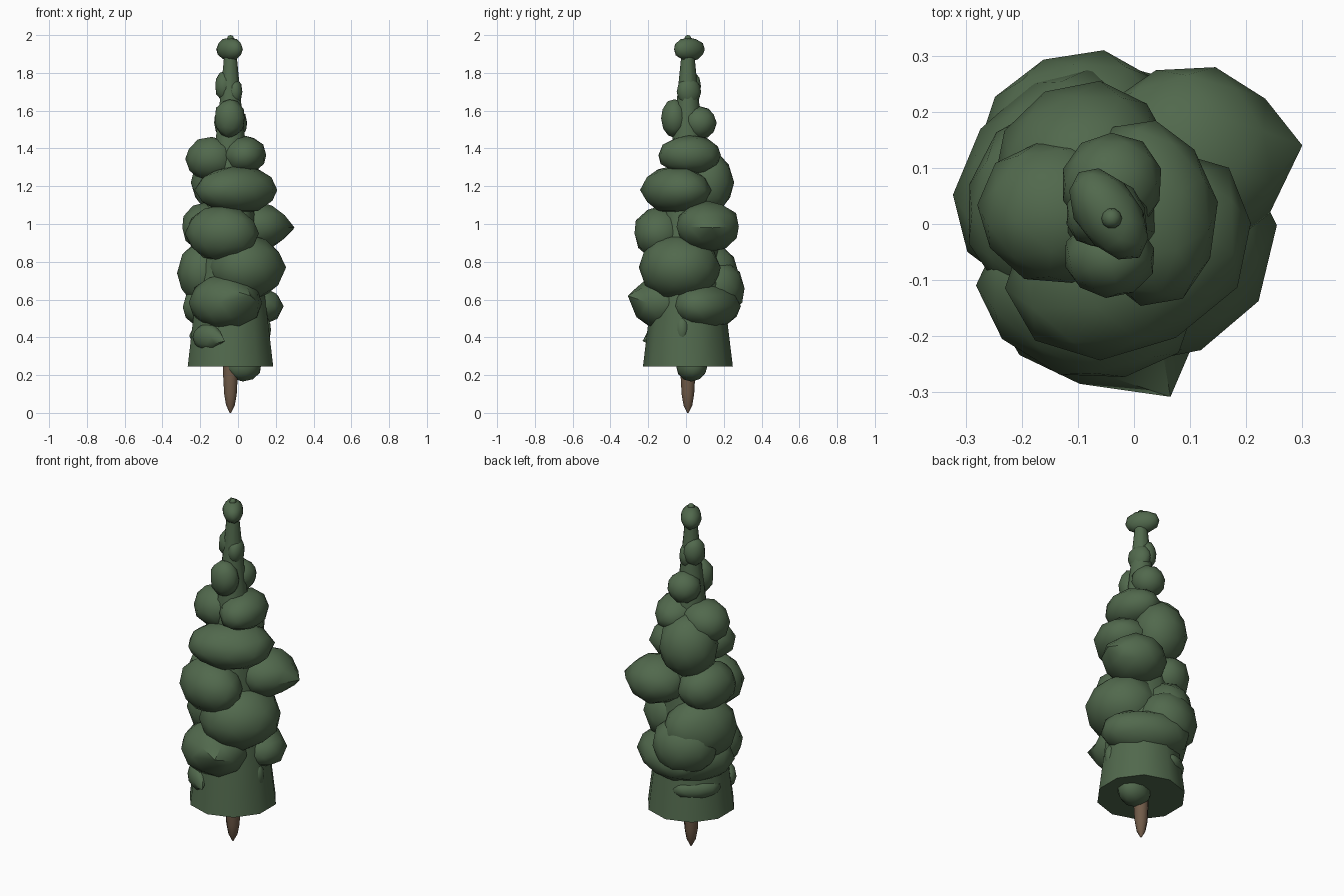
import bpy
import bmesh
import math
import random
from mathutils import Matrix, Vector

random.seed(4)

cube = bpy.data.objects.get("Cube")
if cube:
    bpy.data.objects.remove(cube, do_unlink=True)

AXIS = Vector((-.04, .01, 0))


def make_material(name, colour):
    material = bpy.data.materials.new(name)
    material.use_nodes = True
    material.diffuse_color = colour
    material.node_tree.nodes["Principled BSDF"].inputs["Base Color"].default_value = colour
    return material


GREEN = make_material("dark_green_foliage", (.083, .141, .074, 1))
BROWN = make_material("brown_bark", (.165, .105, .066, 1))


def finish(bm, name, material, angle):
    """Turn the bmesh into a shaded object with one colour."""
    bmesh.ops.recalc_face_normals(bm, faces=bm.faces)
    mesh = bpy.data.meshes.new(name)
    bm.to_mesh(mesh)
    bm.free()
    mesh.materials.append(material)
    obj = bpy.data.objects.new(name, mesh)
    bpy.context.collection.objects.link(obj)
    bpy.ops.object.select_all(action="DESELECT")
    obj.select_set(True)
    bpy.context.view_layer.objects.active = obj
    bpy.ops.object.shade_smooth_by_angle(angle=math.radians(angle))
    return obj


def lathe(name, profile, sides, material):
    """Stack rings of (radius, height) around the tree axis and cap both ends."""
    bm = bmesh.new()
    rings = []
    for radius, height in profile:
        ring = []
        for i in range(sides):
            turn = math.tau * (i + .5) / sides
            offset = Vector((radius * math.cos(turn), radius * math.sin(turn), height))
            ring.append(bm.verts.new(AXIS + offset))
        rings.append(ring)
    for low, high in zip(rings, rings[1:]):
        for i in range(sides):
            j = (i + 1) % sides
            bm.faces.new((low[i], low[j], high[j], high[i]))
    bm.faces.new(rings[0])
    bm.faces.new(rings[-1])
    return finish(bm, name, material, 50)


def clump(name, centre, size, tip=None):
    """A lumpy ellipsoid turned to face outwards; size is across, deep, tall.
    The optional tip pulls its nearest corner out to a point."""
    centre = Vector(centre)
    outward = centre - AXIS
    yaw = Matrix.Rotation(math.atan2(outward.y, outward.x) + math.pi / 2, 3, "Z")
    bm = bmesh.new()
    bmesh.ops.create_icosphere(bm, subdivisions=2, radius=1.03)
    for vert in bm.verts:
        lump = random.uniform(.97, 1.03)
        vert.co = centre + yaw @ Vector(v * s * lump for v, s in zip(vert.co, size))
    if tip:
        target = Vector(tip)
        nearest = min(bm.verts, key=lambda v: (v.co - target).length)
        nearest.co = target
    return finish(bm, name, GREEN, 42)


# Pointed trunk and the tapering foliage core
lathe("trunk", [(.004, 0), (.025, .04), (.036, .1), (.042, .2), (.042, .3)], 8, BROWN)
lathe("foliage_core", [(.238, .245), (.207, .5), (.1, 1.3), (.064, 1.6), (.032, 1.92)], 10, GREEN)

# Top of the tree: bud, crown and the thin upper clumps
UPPER_CLUMPS = {
    "top_bud": ((-.04, .01, 1.98), (.018, .018, .02)),
    "crown": ((-.045, .017, 1.925), (.055, .092, .06)),
    "neck_left_clump": ((-.07, .02, 1.73), (.06, .05, .08)),
    "neck_right_clump": ((-.025, .015, 1.7), (.064, .045, .075)),
    "upper_front_clump": ((-.045, -.06, 1.56), (.08, .07, .1)),
    "upper_back_clump": ((-.04, .07, 1.535), (.09, .09, .085)),
}

# Middle of the tree, with one sharp branch on the side
MIDDLE_CLUMPS = {
    "shoulder_left_clump": ((-.14, .02, 1.345), (.125, .135, .115)),
    "shoulder_right_clump": ((.025, .02, 1.365), (.165, .12, .1)),
    "chest_front_clump": ((-.005, -.055, 1.18), (.225, .165, .125)),
    "chest_back_clump": ((-.09, .105, 1.22), (.155, .14, .175)),
    "waist_front_clump": ((-.085, -.125, .95), (.19, .145, .145)),
    "waist_left_clump": ((-.165, .04, .98), (.17, .13, .13)),
    "waist_side_branch": ((.095, .115, .985), (.165, .17, .13), (.3, .14, .98)),
}

# Wide lower clumps, the small leaves on the skirt, and the lump underneath
LOWER_CLUMPS = {
    "hip_right_clump": ((.04, -.035, .77), (.215, .2, .175)),
    "hip_left_clump": ((-.15, .085, .74), (.2, .145, .18)),
    "hip_back_clump": ((-.1, .15, .66), (.175, .155, .16)),
    "skirt_front_clump": ((-.065, -.12, .585), (.19, .165, .145), (.065, -.308, .62)),
    "skirt_right_clump": ((.015, .11, .565), (.24, .155, .12)),
    "skirt_left_clump": ((-.13, .09, .56), (.2, .12, .125)),
    "skirt_front_leaf": ((-.16, -.14, .4), (.09, .05, .07), (-.07, -.23, .38)),
    "skirt_side_leaf": ((.14, -.02, .44), (.035, .035, .07)),
    "skirt_back_leaf": ((-.15, .12, .41), (.13, .07, .06)),
    "underside_clump": ((.025, .03, .25), (.08, .1, .082)),
}

for tier in (UPPER_CLUMPS, MIDDLE_CLUMPS, LOWER_CLUMPS):
    for part, shape in tier.items():
        clump(part, *shape)
